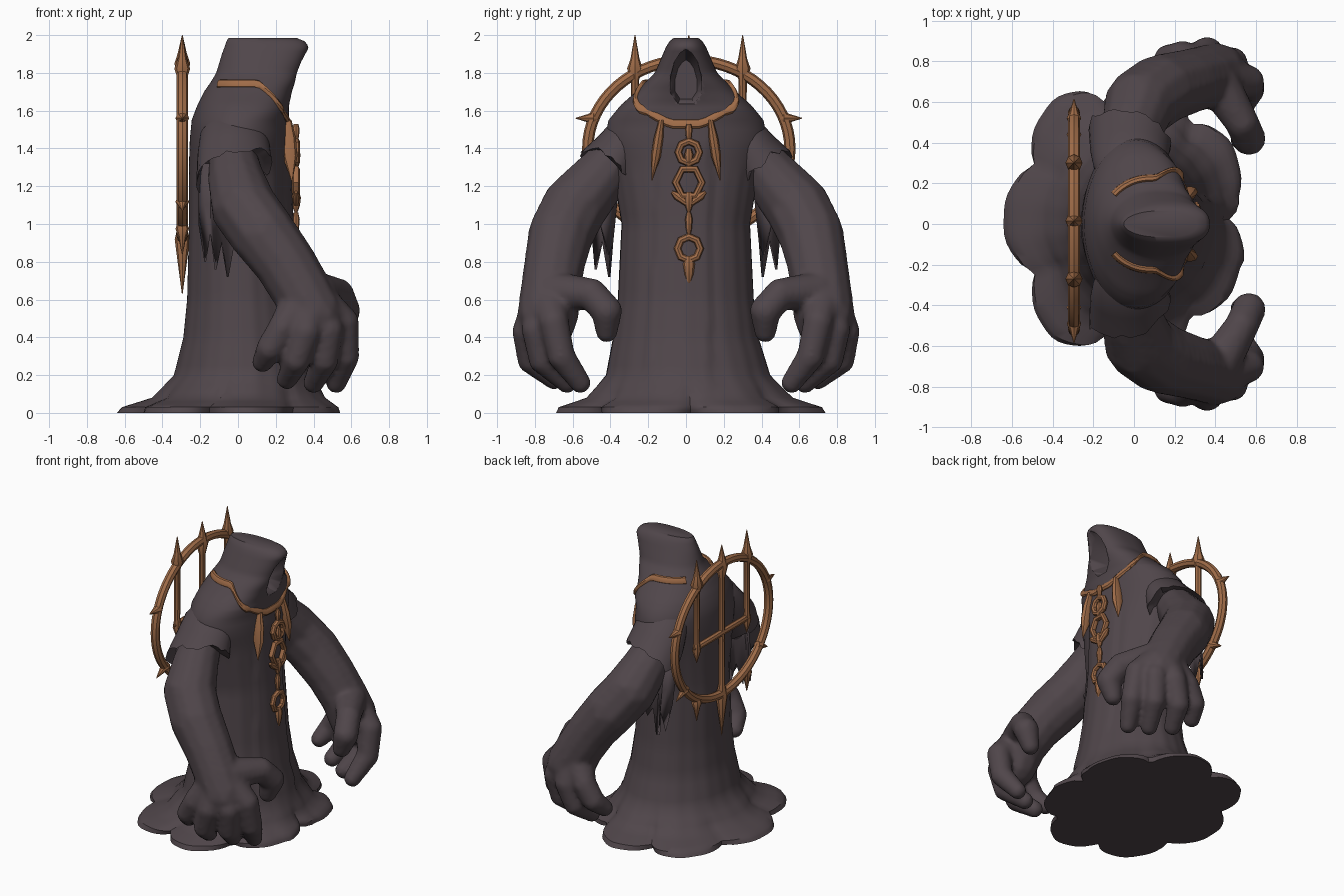
import bpy, bmesh, math, random
from mathutils import Vector

if "Cube" in bpy.data.objects:
    bpy.data.objects.remove(bpy.data.objects["Cube"])
random.seed(4)

def material(name, rgb):
    m = bpy.data.materials.new(name)
    m.diffuse_color = (*rgb, 1)
    m.use_nodes = True
    m.node_tree.nodes["Principled BSDF"].inputs["Base Color"].default_value = m.diffuse_color
    return m

CLOTH = material("dark_cloth", (0.08, 0.061, 0.069))
COPPER = material("copper", (0.35, 0.15, 0.065))

def finish(bm, name, mat, angle=40):
    bmesh.ops.recalc_face_normals(bm, faces=bm.faces)
    me = bpy.data.meshes.new(name)
    bm.to_mesh(me)
    bm.free()
    ob = bpy.data.objects.new(name, me)
    bpy.context.collection.objects.link(ob)
    me.materials.append(mat)
    bpy.ops.object.select_all(action='DESELECT')
    ob.select_set(True)
    bpy.context.view_layer.objects.active = ob
    bpy.ops.object.shade_smooth_by_angle(angle=math.radians(angle))
    return ob

def loft(bm, rings, cap=True, closed=False):
    vs = [[bm.verts.new(p) for p in r] for r in rings]
    n = len(vs[0])
    pairs = list(zip(vs, vs[1:])) + ([(vs[-1], vs[0])] if closed else [])
    for a, b in pairs:
        for i in range(n):
            bm.faces.new((a[i], a[(i + 1) % n], b[(i + 1) % n], b[i]))
    if cap and not closed:
        bm.faces.new(vs[0])
        bm.faces.new(vs[-1])

def lathe(bm, p0, p1, prof, sides=8, flat=1.0):
    """Turned shape from p0 to p1; prof holds (fraction, radius)."""
    p0, p1 = Vector(p0), Vector(p1)
    d = (p1 - p0).normalized()
    u = d.cross(Vector((1, 0, 0))).normalized()
    w = d.cross(u)
    loft(bm, [[p0.lerp(p1, t) + (u * math.cos(k * math.tau / sides)
               + w * math.sin(k * math.tau / sides) * flat) * r
               for k in range(sides)] for t, r in prof])

def hoop(bm, c, ry, rz, thick, n=48, sides=8):
    """Oval ring lying in the yz plane."""
    rings = []
    for i in range(n):
        a = i * math.tau / n
        o = Vector((0, math.cos(a), math.sin(a)))
        m = Vector(c) + Vector((0, ry * math.cos(a), rz * math.sin(a)))
        rings.append([m + o * thick * math.cos(b) + Vector((thick * math.sin(b), 0, 0))
                      for b in (k * math.tau / sides for k in range(sides))])
    loft(bm, rings, closed=True)

# Robe and hood: height, back x, front x, half width
SECT = [(0, -.62, .54, .69), (.03, -.60, .53, .68), (.08, -.45, .46, .54), (.2, -.34, .39, .435),
        (.4, -.29, .34, .385), (.6, -.27, .31, .36), (1.0, -.26, .28, .34), (1.3, -.26, .27, .39),
        (1.45, -.255, .27, .43), (1.55, -.245, .27, .41), (1.63, -.215, .27, .345),
        (1.70, -.18, .29, .265), (1.75, -.145, .31, .215), (1.8, -.115, .325, .165), (1.9, -.085, .36, .122),
        (1.94, -.07, .375, .105), (1.97, -.06, .35, .085), (1.985, -.05, .31, .065)]

def robe_point(a, z):
    for lo, hi in zip(SECT, SECT[1:]):
        if z <= hi[0]:
            break
    t = (z - lo[0]) / (hi[0] - lo[0])
    _, x0, x1, b = [p + (q - p) * t for p, q in zip(lo, hi)]
    # faint folds, and broad scalloped lobes at the hem
    lobe = abs(math.cos(3.5 * (a - math.pi))) ** .6 - .8
    f = 1 + (.006 * math.cos(9 * a + .6) + .004 * math.cos(23 * a) if z < 1.3 else 0)
    f += .22 * lobe * max(0, 1 - z / .25) ** 2
    c, s = math.cos(a), math.sin(a)
    e = 1 if z < 1.6 else .8                       # boxier around the face
    if c > 0:
        c, s = c ** e, math.copysign(abs(s) ** e, s)
    x = (x0 + x1) / 2 + (x1 - x0) / 2 * c * f
    y = b * s * f + .025 * max(0, 1 - z / .4)
    if c > 0 and z < 1.5 and -.14 - .05 * (1.5 - z) < y < .13:
        x += .012                                  # front panel
    return Vector((x, y, z))

zs = [0, .015, .03, .045, .06, .08, .11, .15] + [.2 + .05 * i for i in range(28)] \
    + [1.6 + .0175 * i for i in range(22)] + [1.985]
bm = bmesh.new()
loft(bm, [[robe_point(i * math.tau / 108, z) for i in range(108)] for z in zs])
robe = finish(bm, "hooded_robe", CLOTH)

# Pointed face opening, cut with a hidden tapering arch
half = [(.045, 1.63), (.085, 1.69), (.082, 1.78), (.06, 1.86), (.03, 1.905)]
arch = half + [(0, 1.925)] + [(-y, z) for y, z in reversed(half)]
bm = bmesh.new()
loft(bm, [[Vector((x, y * k, 1.74 + (z - 1.74) * k)) for y, z in arch] for x, k in ((.16, .7), (.30, 1), (.6, 1))])
cutter = finish(bm, "face_opening_cutter", CLOTH)
cutter.hide_render = True
cutter.hide_viewport = True
cut = robe.modifiers.new("face_opening", 'BOOLEAN')
cut.operation = 'DIFFERENCE'
cut.solver = 'EXACT'
cut.object = cutter

# Arms, hands, sleeves and hanging rags
def chain_of_balls(bm, pts, s):
    for p, q in zip(pts, pts[1:]):
        for i in range(7):
            x, y, z, r = [a + (b - a) * i / 6 for a, b in zip(p, q)]
            g = bmesh.ops.create_icosphere(bm, subdivisions=2, radius=r)
            bmesh.ops.translate(bm, verts=g["verts"], vec=(x, y * s, z))

ARM = [(-.03, .36, 1.36, .13), (-.01, .47, 1.23, .155), (.03, .59, 1.09, .178), (.13, .66, .95, .178),
       (.25, .695, .79, .165), (.34, .72, .64, .16), (.40, .73, .52, .165), (.40, .73, .46, .14)]
THUMB = [(.42, .68, .64, .11), (.53, .50, .63, .085), (.565, .42, .54, .085), (.53, .42, .43, .06)]
FINGERS = [[(.24, .82, .45), (.17, .81, .34), (.13, .74, .27)],
           [(.36, .84, .43), (.31, .82, .28), (.26, .70, .18)],
           [(.48, .79, .44), (.46, .76, .28), (.40, .63, .16)],
           [(.56, .70, .48), (.57, .66, .30), (.52, .56, .16)]]

for s, side in ((-1, "right"), (1, "left")):
    bm = bmesh.new()
    chain_of_balls(bm, ARM, s)
    chain_of_balls(bm, THUMB, s)
    for k, m, t in FINGERS:
        chain_of_balls(bm, [(.37, .73, .62, .13), (*k, .083), (*m, .075), (*t, .058)], s)
    arm = finish(bm, side + "_arm", CLOTH)
    rm = arm.modifiers.new("merge", 'REMESH')
    rm.mode = 'VOXEL'
    rm.voxel_size = .016
    rm.use_smooth_shade = True
    sm = arm.modifiers.new("soften", 'SMOOTH')
    sm.factor = .5
    sm.iterations = 4

    # short ragged sleeve
    bm = bmesh.new()
    rings = []
    ax = Vector((.04, .7, -.7))
    for j, (y, z, rx, rp) in enumerate([(.22, 1.52, .15, .10), (.29, 1.47, .18, .125),
                                        (.36, 1.36, .195, .15), (.43, 1.27, .205, .17), (.38, 1.32, .16, .12)]):
        ring = []
        for i in range(32):
            a = i * math.tau / 32
            p = Vector((-.02 + rx * math.cos(a), y + .7 * rp * math.sin(a), z + .7 * rp * math.sin(a)))
            if j == 3:
                p += ax * (random.uniform(-.025, .03) - .07 * math.cos(a))
            ring.append(Vector((p.x, p.y * s, p.z)))
        rings.append(ring)
    loft(bm, rings)
    finish(bm, side + "_sleeve", CLOTH)

    # torn strips below the sleeve
    bm = bmesh.new()
    tips = [1.0, .80, .95, .76, .92, .72, .9, .84, 1.0]
    cols = []
    for i, zt in enumerate(tips):
        x = -.21 + .032 * i
        y = .40 + .05 * math.sin(i * .8)
        cols.append([bm.verts.new((x, s * (y + d), z)) for z, d in ((1.32, 0), (1.1, .03), (zt, .05))])
    for a, b in zip(cols, cols[1:]):
        for j in range(2):
            bm.faces.new((a[j], b[j], b[j + 1], a[j + 1]))
    rag = finish(bm, side + "_torn_strips", CLOTH)
    rag.modifiers.new("thickness", 'SOLIDIFY').thickness = .015

# Halo behind the back: hoop, bars and spikes
HX, HY, HZ = -.295, .015, 1.40
bm = bmesh.new()
hoop(bm, (HX, HY, HZ), .535, .468, .03, n=64)
SPIKE = [(0, .022), (.2, .036), (.45, .022), (1, .002)]
for s in (-1, 1):
    y = HY + s * .285
    lathe(bm, (HX, y, 1.26), (HX, y, 2.0),
          [(0, .002), (.12, .03), (.2, .02), (.68, .022), (.76, .042), (.83, .024), (1, .002)])
    lathe(bm, (HX, y, 1.01), (HX, y, .84), SPIKE)
    lathe(bm, (HX, HY + s * .48, 1.56), (HX, HY + s * .60, 1.56), SPIKE)
    lathe(bm, (HX, HY + s * .40, 1.13), (HX, HY + s * .52, 1.07), SPIKE)
lathe(bm, (HX, HY, .63), (HX, HY, 2.0),
      [(0, .002), (.12, .024), (.21, .04), (.27, .022), (.5, .02), (.83, .022), (.89, .042), (.93, .024), (1, .002)])
lathe(bm, (HX, HY - .33, 1.37), (HX, HY + .33, 1.37), [(0, .003), (.1, .022), (.9, .022), (1, .003)])
finish(bm, "back_halo", COPPER)

# Collar following the robe surface
bm = bmesh.new()
rings = []
for i in range(61):
    a = math.radians(-140 + 280 * i / 60)
    t = min(1, max(0, abs(a) - .2) / 1.3)
    c = robe_point(a, 1.53 + .21 * t ** .9)
    out = Vector((math.cos(a), math.sin(a), .35)).normalized()
    up = Vector((-.35 * math.cos(a), -.35 * math.sin(a), 1)).normalized()
    rings.append([c + out * .018 * math.cos(k * math.tau / 8) + up * .026 * math.sin(k * math.tau / 8)
                  for k in range(8)])
loft(bm, rings)
finish(bm, "collar", COPPER)

# Hanging blades and chest chain
bm = bmesh.new()
for s in (-1, 1):
    lathe(bm, (.262, s * .13, 1.55), (.285, s * .18, 1.23),
          [(0, .014), (.3, .025), (.6, .026), (1, .002)], flat=1.5)
finish(bm, "collar_blades", COPPER)

bm = bmesh.new()
CX = .307
hoop(bm, (CX, .015, 1.38), .056, .058, .02, n=8)
hoop(bm, (CX, .015, 1.22), .07, .082, .02, n=6)
hoop(bm, (CX, .015, .87), .06, .062, .02, n=8)
for z0, z1, r in ((1.53, 1.42, .02), (1.40, 1.27, .024), (1.17, 1.05, .026), (1.06, .92, .02), (.83, .67, .032)):
    lathe(bm, (CX, .015, z0), (CX, .015, z1), [(0, r * .6), (.25, r), (.6, r * .8), (1, .004)])
for s in (-1, 1):
    lathe(bm, (CX, .015 + s * .09, 1.17), (CX, .015, 1.10), [(0, .008), (.3, .022), (1, .014)])
finish(bm, "chest_chain", COPPER)
